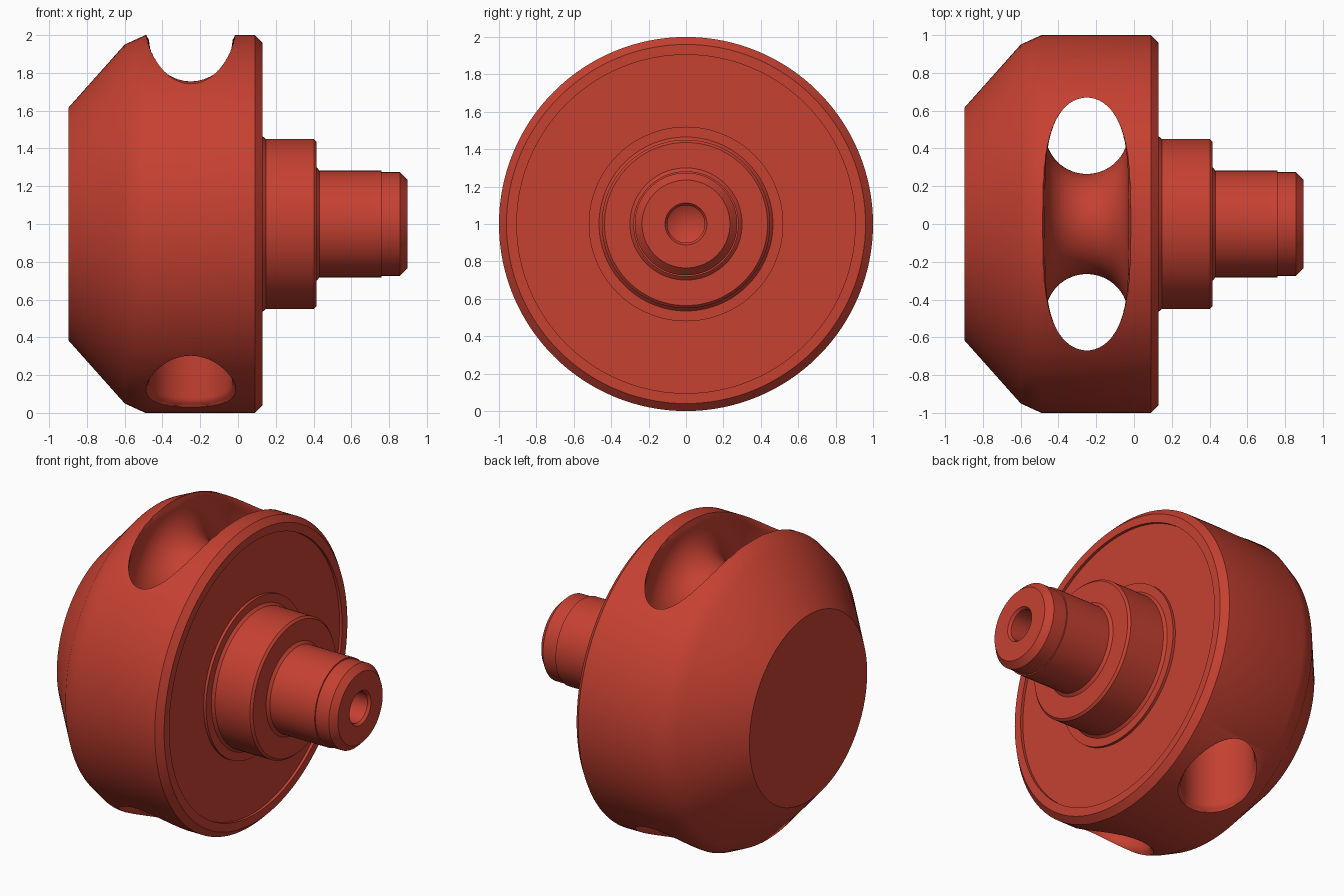
import bpy, bmesh
from math import sin, cos, pi, hypot

if "Cube" in bpy.data.objects:
    bpy.data.objects.remove(bpy.data.objects["Cube"])

AXIS_Z = 1.0
red = bpy.data.materials.new("brick red")
red.diffuse_color = (0.56, 0.052, 0.031, 1)
red.use_nodes = True
red.node_tree.nodes["Principled BSDF"].inputs["Base Color"].default_value = red.diffuse_color


def make_object(name, bm):
    bmesh.ops.recalc_face_normals(bm, faces=bm.faces)
    mesh = bpy.data.meshes.new(name)
    bm.to_mesh(mesh)
    bm.free()
    mesh.materials.append(red)
    obj = bpy.data.objects.new(name, mesh)
    bpy.context.collection.objects.link(obj)
    return obj


def bridge(bm, a, b):
    """Join two rings; a ring of one vertex is a pole."""
    n = max(len(a), len(b))
    for i in range(n):
        j = (i + 1) % n
        if len(a) == 1:
            bm.faces.new((a[0], b[i], b[j]))
        elif len(b) == 1:
            bm.faces.new((a[i], b[0], a[j]))
        else:
            bm.faces.new((a[i], b[i], b[j], a[j]))


def lathe(name, profile, segments=128):
    """Turn (x, radius) points around the horizontal axis."""
    bm = bmesh.new()
    rings = []
    for x, r in profile:
        n = 1 if r == 0 else segments
        rings.append([bm.verts.new((x, r * sin(2 * pi * i / n), AXIS_Z + r * cos(2 * pi * i / n)))
                      for i in range(n)])
    for a, b in zip(rings, rings[1:]):
        bridge(bm, a, b)
    return make_object(name, bm)


def u_tunnel(name, half_span, bend_z, radius, flare, x=-0.25, sides=64):
    """U-shaped tube: two vertical legs joined by a half-ring, widening at the rim."""
    path = []
    legs = [-0.15 + (bend_z + 0.15) * i / 130 for i in range(130)]
    path += [(half_span, z, 0.0) for z in legs]
    path += [(half_span * cos(a), bend_z + half_span * sin(a), a)
             for a in (pi * i / 120 for i in range(121))]
    path += [(-half_span, z, pi) for z in reversed(legs)]
    bm = bmesh.new()
    rings = []
    for py, pz, a in path:
        ring = []
        for i in range(sides):
            t = 2 * pi * i / sides
            ny, nz = cos(t) * cos(a), cos(t) * sin(a)
            rho = hypot(py + radius * ny, pz + radius * nz - AXIS_Z)
            k = max(0.0, min(1.0, (rho - 0.965) / 0.035))
            r = radius + flare * k * k
            ring.append(bm.verts.new((x + r * sin(t), py + r * ny, pz + r * nz)))
        rings.append(ring)
    for a, b in zip(rings, rings[1:]):
        bridge(bm, a, b)
    bm.faces.new(rings[0])
    bm.faces.new(rings[-1])
    return make_object(name, bm)


# Turned knob: head, recessed face, hub, spindle and centre bore
profile = [
    (-0.897, 0), (-0.897, 0.617), (-0.6, 0.95), (-0.49, 1.0), (0.09, 1.0), (0.13, 0.96),  # head
    (0.13, 0.905), (0.112, 0.905), (0.112, 0.52), (0.13, 0.52),                           # recess
    (0.13, 0.465), (0.147, 0.45), (0.402, 0.45), (0.416, 0.436),                          # hub
    (0.416, 0.3), (0.432, 0.282), (0.76, 0.282), (0.76, 0.274),                           # spindle
    (0.858, 0.274), (0.897, 0.235),
    (0.897, 0.112), (0.88, 0.1), (0.7, 0.1), (0.64, 0),                                   # bore
]
knob = lathe("knob_body", profile)

# Cord tunnel through the head
cutter = u_tunnel("cord_tunnel_cutter", 0.485, 1.49, 0.22, 0.02)
cut = knob.modifiers.new("cord tunnel", "BOOLEAN")
cut.operation = "DIFFERENCE"
cut.solver = "EXACT"
cut.object = cutter
bpy.context.view_layer.objects.active = knob
knob.select_set(True)
bpy.ops.object.modifier_apply(modifier=cut.name)
bpy.data.objects.remove(cutter)
bpy.ops.object.shade_smooth_by_angle(angle=0.52)
